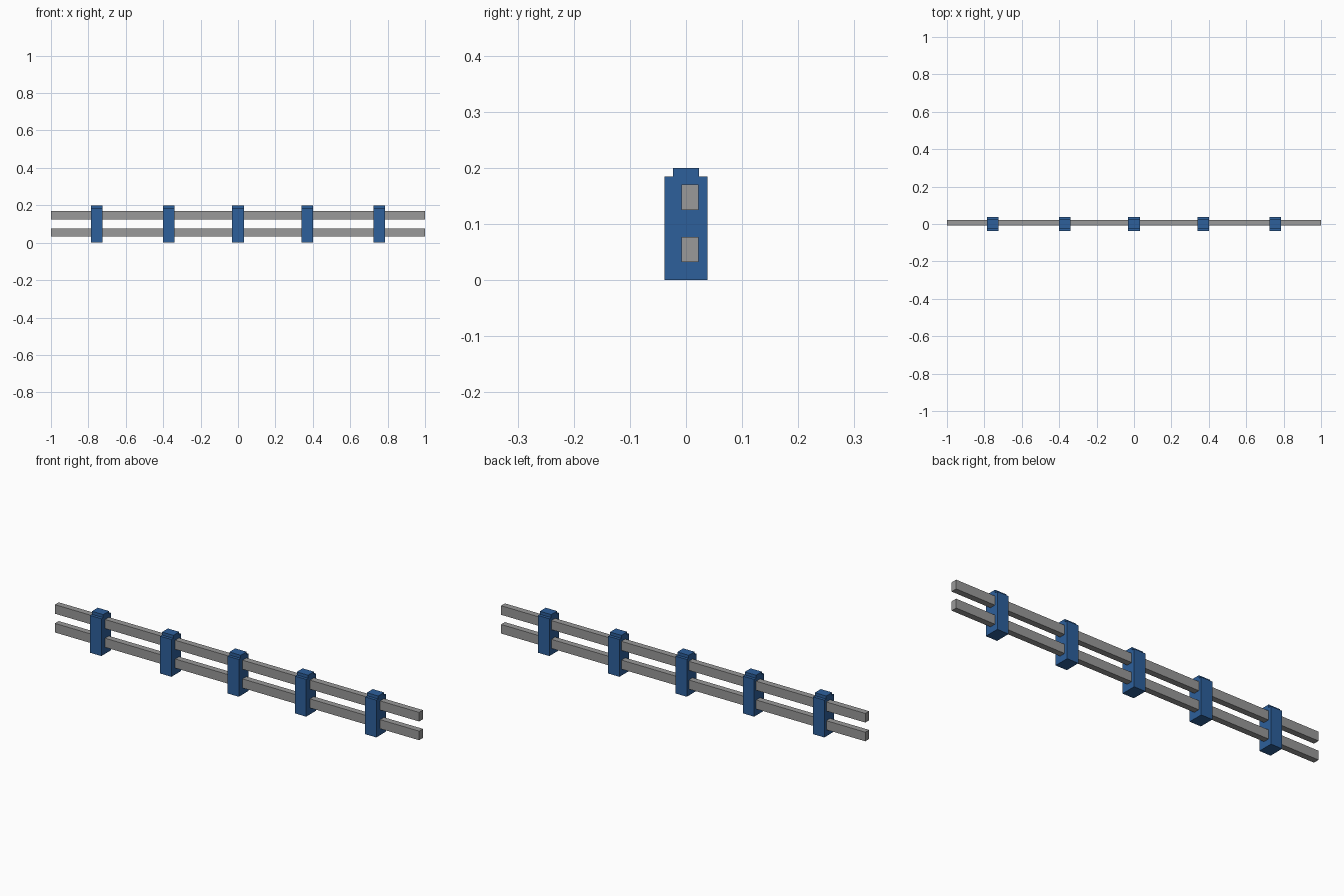
import bpy
import bmesh

cube = bpy.data.objects.get("Cube")
if cube:
    bpy.data.objects.remove(cube, do_unlink=True)


def material(name, rgb):
    m = bpy.data.materials.new(name)
    m.use_nodes = True
    m.diffuse_color = (*rgb, 1)
    m.node_tree.nodes["Principled BSDF"].inputs["Base Color"].default_value = (*rgb, 1)
    return m


blue = material("blue paint", (0.026, 0.115, 0.33))
grey = material("grey metal", (0.32, 0.32, 0.32))


def extrude_x(name, profile, x0, x1, mat):
    """Closed (y, z) outline extruded along x."""
    bm = bmesh.new()
    face = bm.faces.new([bm.verts.new((x0, y, z)) for y, z in profile])
    ext = bmesh.ops.extrude_face_region(bm, geom=[face])
    for v in ext["geom"]:
        if isinstance(v, bmesh.types.BMVert):
            v.co.x = x1
    bmesh.ops.recalc_face_normals(bm, faces=bm.faces)
    mesh = bpy.data.meshes.new(name)
    bm.to_mesh(mesh)
    bm.free()
    mesh.materials.append(mat)
    obj = bpy.data.objects.new(name, mesh)
    bpy.context.collection.objects.link(obj)
    return obj


# Posts with a stepped, narrower top
half = [(0.038, 0), (0.038, 0.185), (0.023, 0.185), (0.023, 0.20)]
post_outline = half + [(-y, z) for y, z in reversed(half)]
for i, x in enumerate((-0.755, -0.37, 0, 0.37, 0.755), 1):
    extrude_x(f"post_{i}", post_outline, x - 0.031, x + 0.031, blue)

# Two full-length rails passing through the posts
for name, z0, z1 in (("lower_rail", 0.032, 0.077), ("upper_rail", 0.125, 0.170)):
    outline = [(-0.008, z0), (0.022, z0), (0.022, z1), (-0.008, z1)]
    extrude_x(name, outline, -1, 1, grey)
